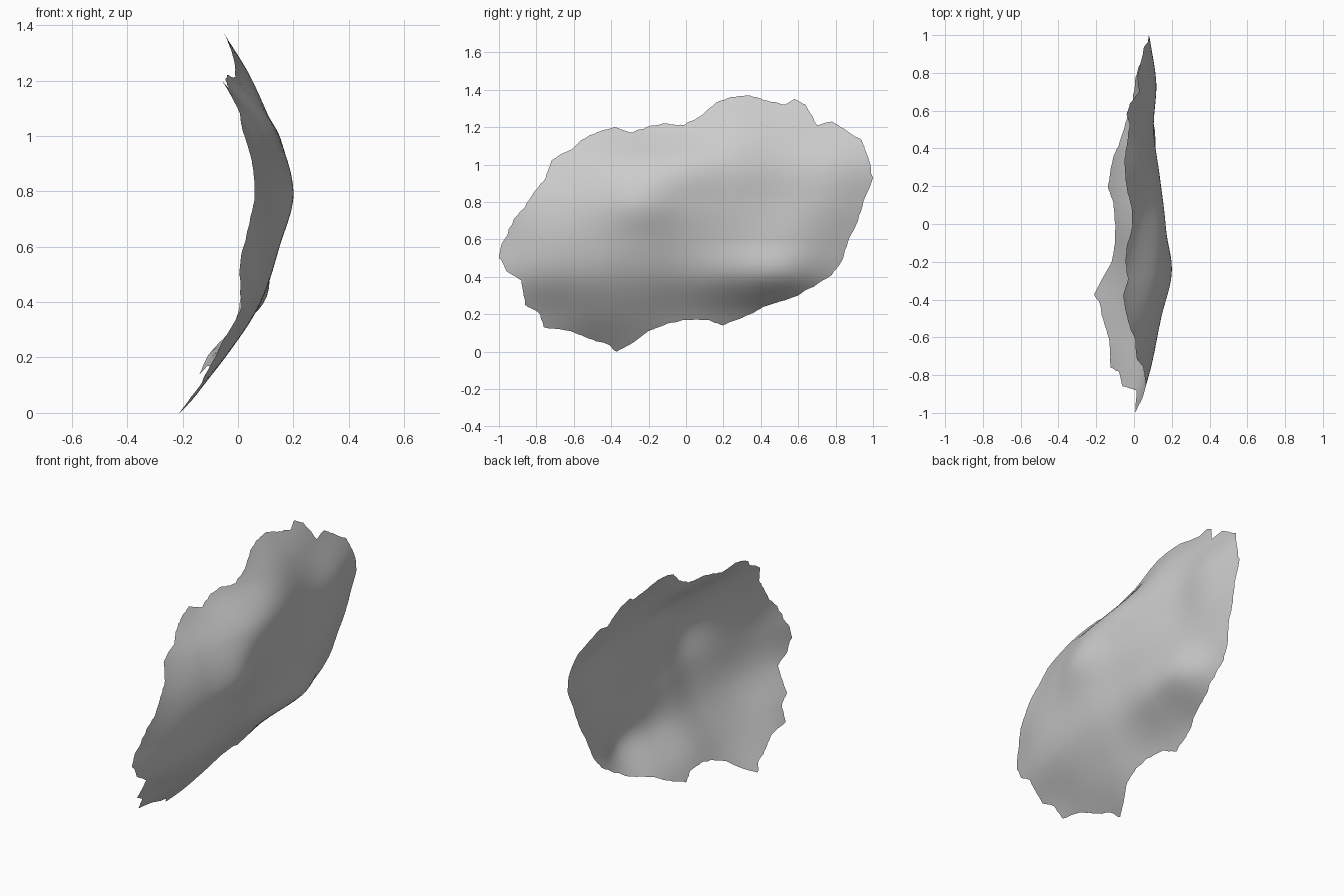
import bpy
import bmesh
from mathutils import Vector, noise
from mathutils.geometry import interpolate_bezier

default_cube = bpy.data.objects.get("Cube")
if default_cube:
    bpy.data.objects.remove(default_cube, do_unlink=True)

# Ragged rim of the sheet, as (y, z) in hundredths
RIM = [(-100, 50), (-99, 56), (-95, 64), (-92, 71), (-87, 76), (-82, 84), (-75, 93), (-72, 102),
       (-66, 106), (-61, 108), (-56, 113), (-48, 117), (-38, 120), (-29, 117), (-21, 120),
       (-10, 122), (-1, 121), (8, 126), (16, 133), (24, 136), (34, 137), (44, 134), (53, 132),
       (58, 135), (64, 132), (70, 121), (78, 123), (86, 118), (94, 113), (97, 105), (100, 93),
       (96, 83), (92, 70), (87, 60), (84, 50), (78, 41), (70, 36), (60, 30), (48, 26), (40, 23),
       (30, 18), (20, 14), (12, 17), (0, 17), (-10, 15), (-20, 11), (-28, 5), (-37, 0), (-42, 4),
       (-52, 7), (-62, 11), (-76, 13), (-78, 20), (-86, 25), (-88, 38), (-96, 43)]

# Bulge of the sheet along x in hundredths: rows climb in z, columns run along y
BULGE = [(-15, -20, -22, -20, -20, -24, -28, -22, -12),
         (-10, -8, -5, -5, -8, -10, -13, -12, -8),
         (-1, 5, 8, 8, 6, 8, 9, 1, -2),
         (1, 9, 13, 15, 12, 11, 10, 7, 2),
         (3, 8, 14, 20, 16, 13, 10, 11, 6),
         (2, 2, 8, 13, 15, 13, 10, 11, 8),
         (-6, -7, -6, -5, 0, 5, 4, 3, 3),
         (-15, -16, -16, -15, -8, -7, -7, -5, -3)]
ROW_STEP = 0.2
COLUMN_STEP = 0.25
RINGS = 28
RIM_SPLITS = 5


def spline(values, position):
    """Smooth curve through evenly spaced values."""
    last = len(values) - 1
    i = max(0, min(last - 1, int(position)))
    t = position - i
    a, b = values[i], values[i + 1]
    before = values[i - 1] if i > 0 else 2 * a - b
    after = values[i + 2] if i + 2 <= last else 2 * b - a
    slope_a, slope_b = (b - before) / 2, (after - a) / 2
    return (a + slope_a * t + (3 * (b - a) - 2 * slope_a - slope_b) * t ** 2
            + (2 * (a - b) + slope_a + slope_b) * t ** 3)


def bulge(y, z):
    column = (y + 1) / COLUMN_STEP
    across = [spline(row, column) for row in BULGE]
    return spline(across, z / ROW_STEP) / 100


def rim_points():
    """Subdivide the rim and roughen it with small chips."""
    points = []
    for i, start in enumerate(RIM):
        a = Vector(start) / 100
        b = Vector(RIM[(i + 1) % len(RIM)]) / 100
        for k in range(RIM_SPLITS):
            p = a.lerp(b, k / RIM_SPLITS)
            if k:
                chip = noise.noise(Vector((p.x * 30, p.y * 30, 0)))
                p += (p - centre).normalized() * chip * 0.008
            points.append(p)
    return points


def sheet_vertex(bm, p):
    return bm.verts.new((bulge(p.x, p.y), p.x, p.y))


# Sheet: rings shrinking from the rim to a centre point
centre = Vector((0, 0.7))
bm = bmesh.new()
rim = rim_points()
hub = sheet_vertex(bm, centre)
rings = [[sheet_vertex(bm, centre.lerp(p, r / RINGS)) for p in rim]
         for r in range(1, RINGS + 1)]
count = len(rim)
for i in range(count):
    j = (i + 1) % count
    bm.faces.new((hub, rings[0][i], rings[0][j]))
    for inner, outer in zip(rings, rings[1:]):
        bm.faces.new((inner[i], outer[i], outer[j], inner[j]))
bmesh.ops.recalc_face_normals(bm, faces=bm.faces)

# Outer face of the sheet points along +x
if sum(f.normal.x * f.calc_area() for f in bm.faces) < 0:
    bmesh.ops.reverse_faces(bm, faces=bm.faces)
for face in bm.faces:
    face.smooth = True

mesh = bpy.data.meshes.new("curved_sheet")
bm.to_mesh(mesh)
bm.free()
sheet = bpy.data.objects.new("curved_sheet", mesh)
bpy.context.collection.objects.link(sheet)

# Plain grey surface
grey = bpy.data.materials.new("light_grey")
grey.use_nodes = True
colour = (0.6, 0.6, 0.6, 1)
grey.diffuse_color = colour
grey.node_tree.nodes["Principled BSDF"].inputs["Base Color"].default_value = colour
mesh.materials.append(grey)
